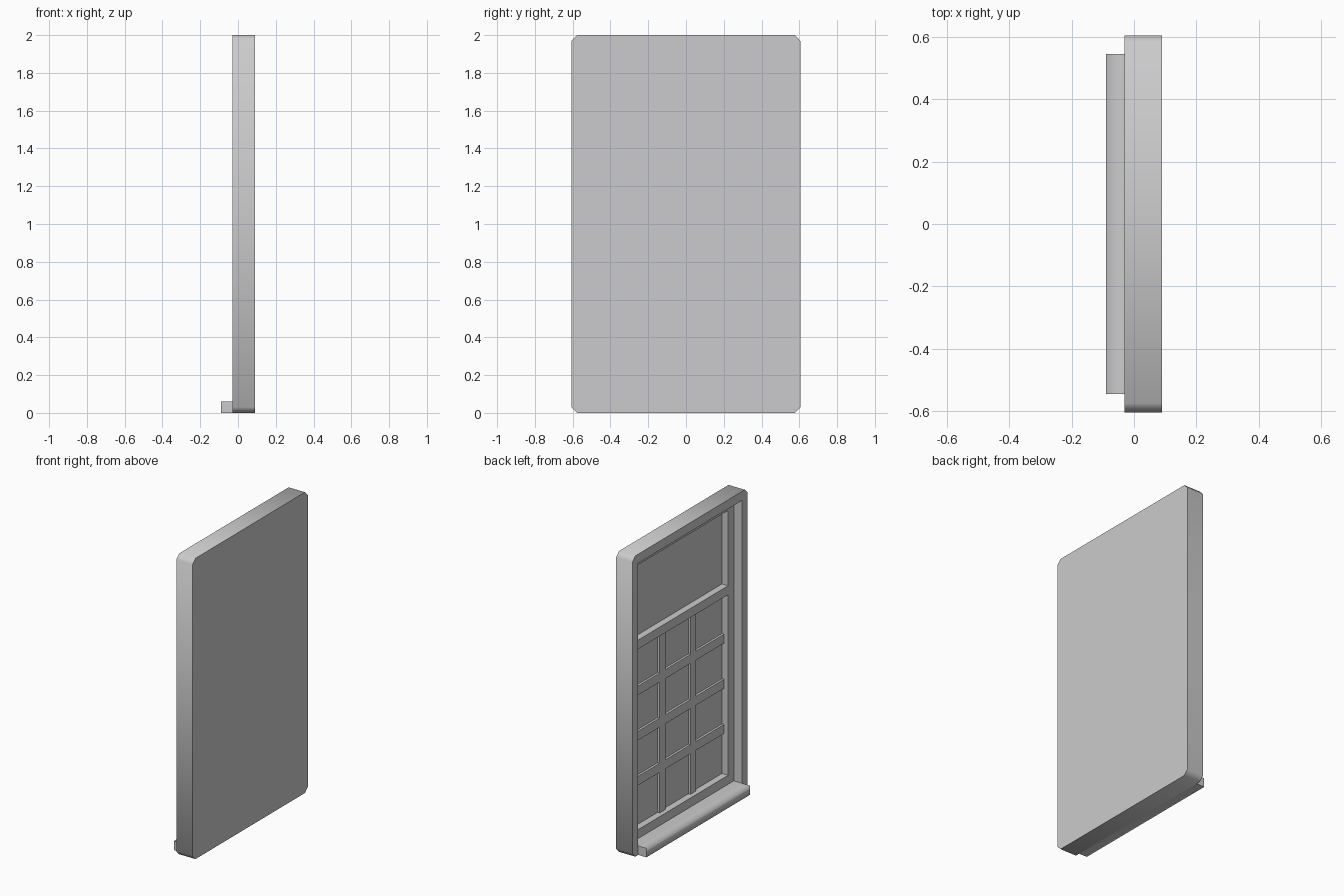
import bpy
import bmesh

cube = bpy.data.objects.get("Cube")
if cube:
    bpy.data.objects.remove(cube, do_unlink=True)

# Single plain grey
grey = bpy.data.materials.new("plain_grey")
grey.use_nodes = True
grey.diffuse_color = (0.6, 0.6, 0.61, 1)
grey.node_tree.nodes["Principled BSDF"].inputs["Base Color"].default_value = grey.diffuse_color

BACK, FRONT = 0.09, -0.03      # panel faces along x
HALF, HEIGHT = 0.605, 2.0
BAR = 0.06                     # width of rims, ledges and bars
LEDGE, FLOOR = 0.03, 0.075     # recess depths along x
INNER = HALF - 2 * BAR         # half width of the window openings


def box(name, x, y, z):
    """Box from (min, max) bounds on each axis."""
    bm = bmesh.new()
    bmesh.ops.create_cube(bm, size=1)
    for v in bm.verts:
        for i, (low, high) in enumerate((x, y, z)):
            v.co[i] = high if v.co[i] > 0 else low
    return finish(name, bm)


def finish(name, bm):
    mesh = bpy.data.meshes.new(name)
    bm.normal_update()
    bm.to_mesh(mesh)
    bm.free()
    mesh.materials.append(grey)
    obj = bpy.data.objects.new(name, mesh)
    bpy.context.collection.objects.link(obj)
    return obj


def smooth_faces(obj, rule):
    for face in obj.data.polygons:
        face.use_smooth = rule(face.normal)


def carve(obj, cutter):
    mod = obj.modifiers.new("carve", "BOOLEAN")
    mod.operation = "DIFFERENCE"
    mod.solver = "EXACT"
    mod.object = cutter
    cutter.hide_render = True
    bpy.context.view_layer.objects.active = obj
    bpy.ops.object.modifier_apply(modifier=mod.name)
    bpy.data.objects.remove(cutter, do_unlink=True)


# Door panel with clipped corners and a softly shaded outer edge
panel = box("panel", (FRONT, BACK), (-HALF, HALF), (0, HEIGHT))
bm = bmesh.new()
bm.from_mesh(panel.data)
corners = [e for e in bm.edges if abs(e.verts[0].co.x - e.verts[1].co.x) > 0.01]
bmesh.ops.bevel(bm, geom=corners, offset=0.03, segments=1, affect="EDGES")
bm.normal_update()
bm.to_mesh(panel.data)
bm.free()
smooth_faces(panel, lambda n: abs(n.x) < 0.5)

# Stepped recess, then an upper and a lower window cut deeper
wide = HALF - BAR
low, high = 2 * BAR, HEIGHT - 2 * BAR
split = 1.35
carve(panel, box("recess_cutter", (FRONT - 0.1, LEDGE), (-wide, wide), (BAR, HEIGHT - BAR)))
carve(panel, box("upper_cutter", (0, FLOOR), (-INNER, INNER), (split + BAR / 2, high)))
carve(panel, box("lower_cutter", (0, FLOOR), (-INNER, INNER), (low, split - BAR / 2)))

# Thin lattice in the lower window
lattice = (FLOOR - 0.015, FLOOR)
top = split - BAR / 2
for i in (1, 2):
    y = -INNER + 2 * INNER * i / 3
    box(f"upright_bar_{i}", lattice, (y - BAR / 2, y + BAR / 2), (low, top))
for i in (1, 2, 3):
    z = low + (top - low) * i / 4
    box(f"cross_bar_{i}", lattice, (-INNER, INNER), (z - BAR / 2, z + BAR / 2))

# Bottom rail, shaded softly around its long faces
rail = box("bottom_rail", (FRONT - BAR, FRONT), (-wide, wide), (0, BAR))
smooth_faces(rail, lambda n: abs(n.y) < 0.5 and n.x < 0.5)
